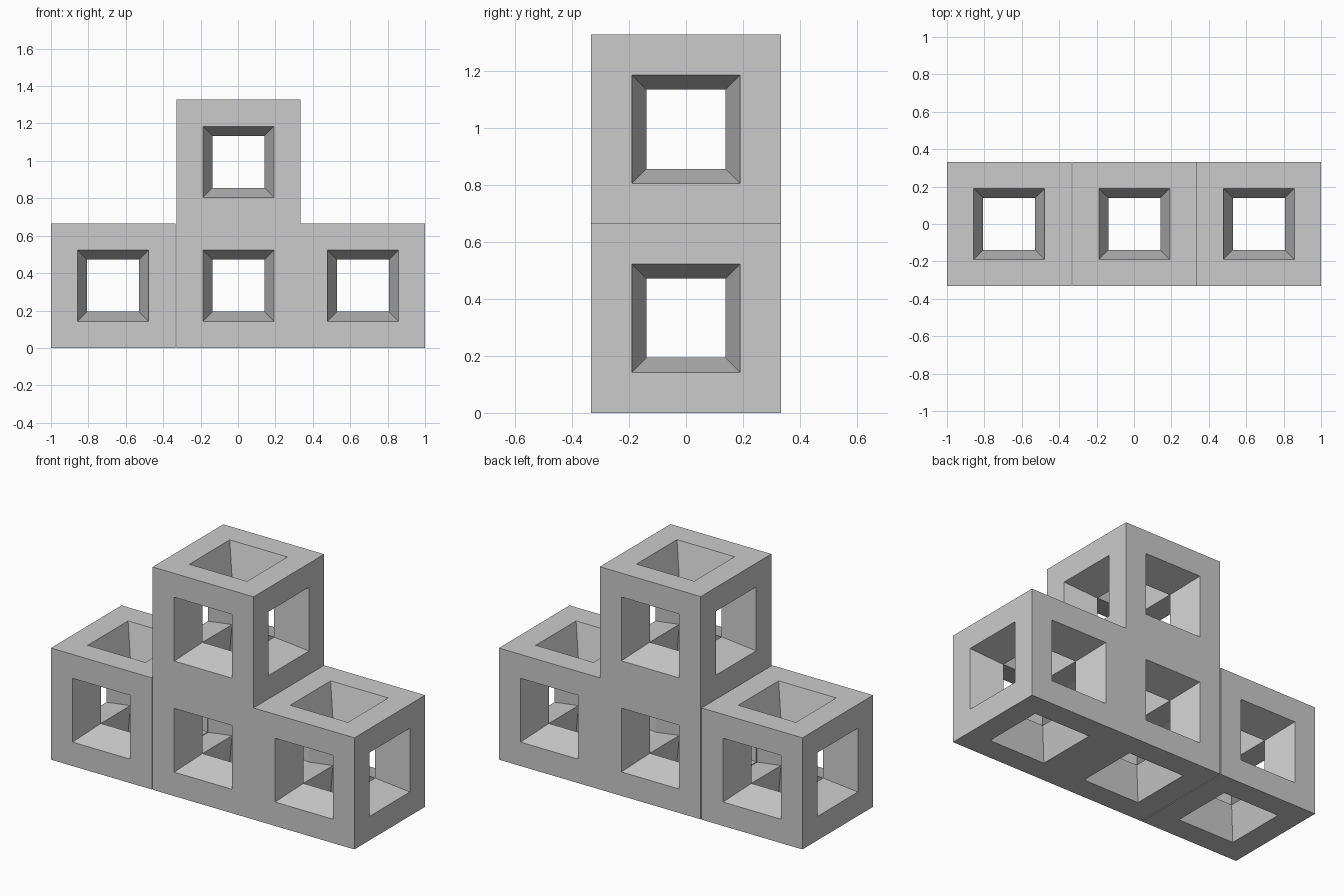
import bpy, bmesh
from mathutils import Vector

if "Cube" in bpy.data.objects:
    bpy.data.objects.remove(bpy.data.objects["Cube"])

SIZE = 0.665      # cube edge length
RIM = 0.1425      # frame width on each outer face
CORE = 0.139      # half size of the inner hollow


def frame_mesh():
    """Open cube frame whose six square windows taper into a smaller hollow."""
    bm = bmesh.new()
    bmesh.ops.create_cube(bm, size=SIZE)
    windows = list(bm.faces)
    bmesh.ops.inset_individual(bm, faces=windows, thickness=RIM, depth=0,
                               use_even_offset=True)

    # corners of the inner hollow, keyed by octant
    inner = {}
    for x in (-1, 1):
        for y in (-1, 1):
            for z in (-1, 1):
                inner[x, y, z] = bm.verts.new(Vector((x, y, z)) * CORE)

    def core(v):
        return inner[tuple(1 if c > 0 else -1 for c in v.co)]

    # tapered walls from every window edge to the hollow
    for face in windows:
        for loop in list(face.loops):
            a, b = loop.vert, loop.link_loop_next.vert
            bm.faces.new((a, b, core(b), core(a)))
    bmesh.ops.delete(bm, geom=windows, context='FACES_ONLY')
    bmesh.ops.recalc_face_normals(bm, faces=bm.faces)
    mesh = bpy.data.meshes.new("cube_frame")
    bm.to_mesh(mesh)
    bm.free()
    return mesh


# three frames in a row (hairline seam beside the left one), one on the middle
mesh = frame_mesh()
half = SIZE / 2
right = 1 - half
for name, x, z in (("left_frame", half - 1, half),
                   ("middle_frame", right - SIZE, half),
                   ("right_frame", right, half),
                   ("top_frame", right - SIZE, half + 0.662)):
    obj = bpy.data.objects.new(name, mesh)
    obj.location = (x, 0, z)
    bpy.context.collection.objects.link(obj)
